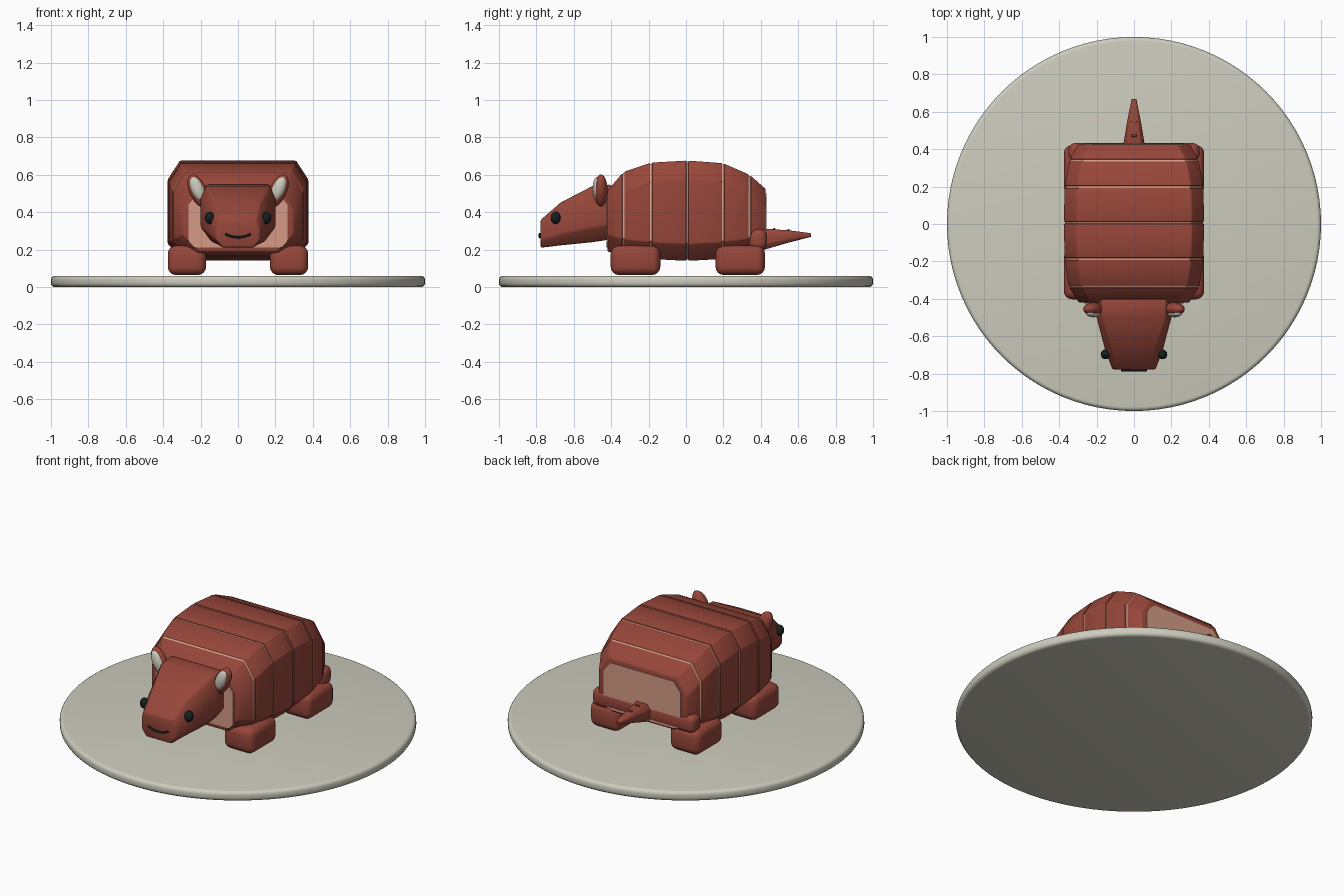
import bpy, bmesh, math
from mathutils import Matrix, Vector

if "Cube" in bpy.data.objects:
    bpy.data.objects.remove(bpy.data.objects["Cube"])


def material(name, rgb):
    m = bpy.data.materials.new(name)
    m.diffuse_color = (*rgb, 1)
    m.use_nodes = True
    m.node_tree.nodes["Principled BSDF"].inputs["Base Color"].default_value = m.diffuse_color
    return m


RED = material("brick_red", (0.31, 0.062, 0.042))
PINK = material("skin_pink", (0.66, 0.33, 0.24))
STONE = material("pale_stone", (0.61, 0.60, 0.51))
BLACK = material("eye_black", (0.008, 0.014, 0.014))


def finish(bm, name, mat, bevel=0.0, segments=2, min_angle=30):
    """Bevel the sharp edges, then turn the bmesh into a shaded object."""
    bmesh.ops.recalc_face_normals(bm, faces=bm.faces)
    if bevel:
        sharp = [e for e in bm.edges
                 if len(e.link_faces) == 2 and e.calc_face_angle(0) > math.radians(min_angle)]
        bmesh.ops.bevel(bm, geom=sharp, offset=bevel, segments=segments,
                        profile=0.5, affect='EDGES', clamp_overlap=True)
    me = bpy.data.meshes.new(name)
    bm.to_mesh(me)
    bm.free()
    me.materials.append(mat)
    ob = bpy.data.objects.new(name, me)
    bpy.context.collection.objects.link(ob)
    bpy.ops.object.select_all(action='DESELECT')
    ob.select_set(True)
    bpy.context.view_layer.objects.active = ob
    bpy.ops.object.shade_smooth_by_angle(angle=math.radians(35))
    return ob


def octagon(y, w, top, bot, tx, tz, bx, bz):
    """Chamfered rectangle across x and z at depth y."""
    half = [(w - bx, bot), (w, bot + bz), (w, top - tz), (w - tx, top)]
    return [Vector((x, y, z)) for x, z in half] + \
           [Vector((-x, y, z)) for x, z in reversed(half)]


def loft(name, rings, mat, bevel=0.0, segments=2, min_angle=30):
    bm = bmesh.new()
    vs = [[bm.verts.new(p) for p in r] for r in rings]
    n = len(vs[0])
    for a, b in zip(vs, vs[1:]):
        for i in range(n):
            bm.faces.new((a[i], a[(i + 1) % n], b[(i + 1) % n], b[i]))
    bm.faces.new(vs[0])
    bm.faces.new(vs[-1])
    return finish(bm, name, mat, bevel, segments, min_angle)


def box(name, center, size, mat, bevel, segments=3):
    bm = bmesh.new()
    bmesh.ops.create_cube(bm, size=1, matrix=Matrix.Translation(center)
                          @ Matrix.Diagonal((*size, 1)))
    return finish(bm, name, mat, bevel, segments)


def ellipsoid(name, center, radii, mat, tilt=0.0):
    bm = bmesh.new()
    bmesh.ops.create_uvsphere(bm, u_segments=24, v_segments=14, radius=1,
                              matrix=Matrix.Translation(center)
                              @ Matrix.Rotation(tilt, 4, 'Y')
                              @ Matrix.Diagonal((*radii, 1)))
    return finish(bm, name, mat)


# Round display base
bm = bmesh.new()
bmesh.ops.create_cone(bm, cap_ends=True, segments=96, radius1=1, radius2=1, depth=0.06,
                      matrix=Matrix.Translation((0, 0, 0.03)))
finish(bm, "display_base", STONE, 0.022, 4)

# Body stations: y, half width, top, bottom
stations = [(-0.42, 0.295, 0.515, 0.19), (-0.335, 0.35, 0.615, 0.165),
            (-0.187, 0.37, 0.665, 0.15), (0.007, 0.376, 0.676, 0.14),
            (0.198, 0.37, 0.662, 0.15), (0.34, 0.345, 0.60, 0.17),
            (0.425, 0.30, 0.525, 0.20)]


def body_ring(y, shrink=0.0):
    for a, b in zip(stations, stations[1:]):
        if y <= b[0] or b is stations[-1]:
            t = (y - a[0]) / (b[0] - a[0])
            w, top, bot = (a[i] + (b[i] - a[i]) * t for i in (1, 2, 3))
            return octagon(y, w - shrink, top - shrink, bot + shrink,
                           0.065, 0.10, 0.09, 0.09)


# Pink core that shows in the seams, and the red shell bands around it
ys = [s[0] for s in stations]
core_ys = [ys[0] + 0.01] + ys[1:-1] + [ys[-1] - 0.01]
loft("inner_body", [body_ring(y, 0.006) for y in core_ys], PINK)
gap = 0.005
for i, (y0, y1) in enumerate(zip(ys, ys[1:])):
    a = y0 + (gap if i else 0)
    b = y1 - (gap if i < len(ys) - 2 else 0)
    loft(f"shell_band_{i + 1}", [body_ring(a), body_ring(b)], RED, 0.006)

# Pink skin panels at the two open ends of the shell
for name, y in (("front_skin_panel", -0.421), ("rear_skin_panel", 0.426)):
    loft(name, [octagon(y + d, 0.265, 0.50, 0.212, 0.05, 0.06, 0.03, 0.03)
                for d in (-0.004, 0.004)], PINK)

# Legs, and the hip bar under the rear panel
for side, sx in (("right", 1), ("left", -1)):
    for end, y in (("front", -0.27), ("rear", 0.29)):
        box(f"{end}_{side}_leg", (sx * 0.273, y, 0.143), (0.205, 0.265, 0.158), RED, 0.045, 4)
box("hip_bar", (0, 0.385, 0.255), (0.70, 0.095, 0.11), RED, 0.035, 4)

# Wedge-shaped head
loft("head", [octagon(-0.778, 0.115, 0.358, 0.21, 0.02, 0.035, 0.03, 0.04),
              octagon(-0.67, 0.155, 0.452, 0.223, 0.035, 0.07, 0.05, 0.06),
              octagon(-0.50, 0.20, 0.540, 0.240, 0.03, 0.07, 0.06, 0.08),
              octagon(-0.40, 0.20, 0.548, 0.255, 0.03, 0.07, 0.06, 0.08)],
     RED, 0.010)

# Ears and eyes on both sides
for side, sx in (("right", 1), ("left", -1)):
    tilt = sx * math.radians(24)
    ellipsoid(f"{side}_ear", (sx * 0.215, -0.455, 0.515), (0.046, 0.036, 0.093), RED, tilt)
    ellipsoid(f"{side}_inner_ear", (sx * 0.217, -0.477, 0.525), (0.033, 0.022, 0.068), STONE, tilt)
    ellipsoid(f"{side}_eye", (sx * 0.152, -0.697, 0.37), (0.026, 0.026, 0.033), BLACK)

# Smiling mouth as a thin tube
curve = bpy.data.curves.new("mouth", 'CURVE')
curve.dimensions = '3D'
curve.bevel_depth = 0.006
curve.bevel_resolution = 2
curve.use_fill_caps = True
spline = curve.splines.new('POLY')
spline.points.add(10)
for i, p in enumerate(spline.points):
    t = i / 5 - 1
    p.co = (0.068 * t, -0.782, 0.266 + 0.018 * t * t, 1)
curve.materials.append(BLACK)
bpy.context.collection.objects.link(bpy.data.objects.new("mouth", curve))

# Tapered tail with two small ridges
loft("tail", [octagon(0.42, 0.058, 0.312, 0.20, 0.02, 0.03, 0.02, 0.03),
              octagon(0.55, 0.036, 0.303, 0.238, 0.012, 0.018, 0.012, 0.018),
              octagon(0.668, 0.013, 0.288, 0.268, 0.005, 0.006, 0.005, 0.006)], RED, 0.003)
for i, (y, z) in enumerate(((0.472, 0.309), (0.548, 0.305))):
    box(f"tail_ridge_{i + 1}", (0, y, z), (0.03, 0.012, 0.012), RED, 0.004, 2)
